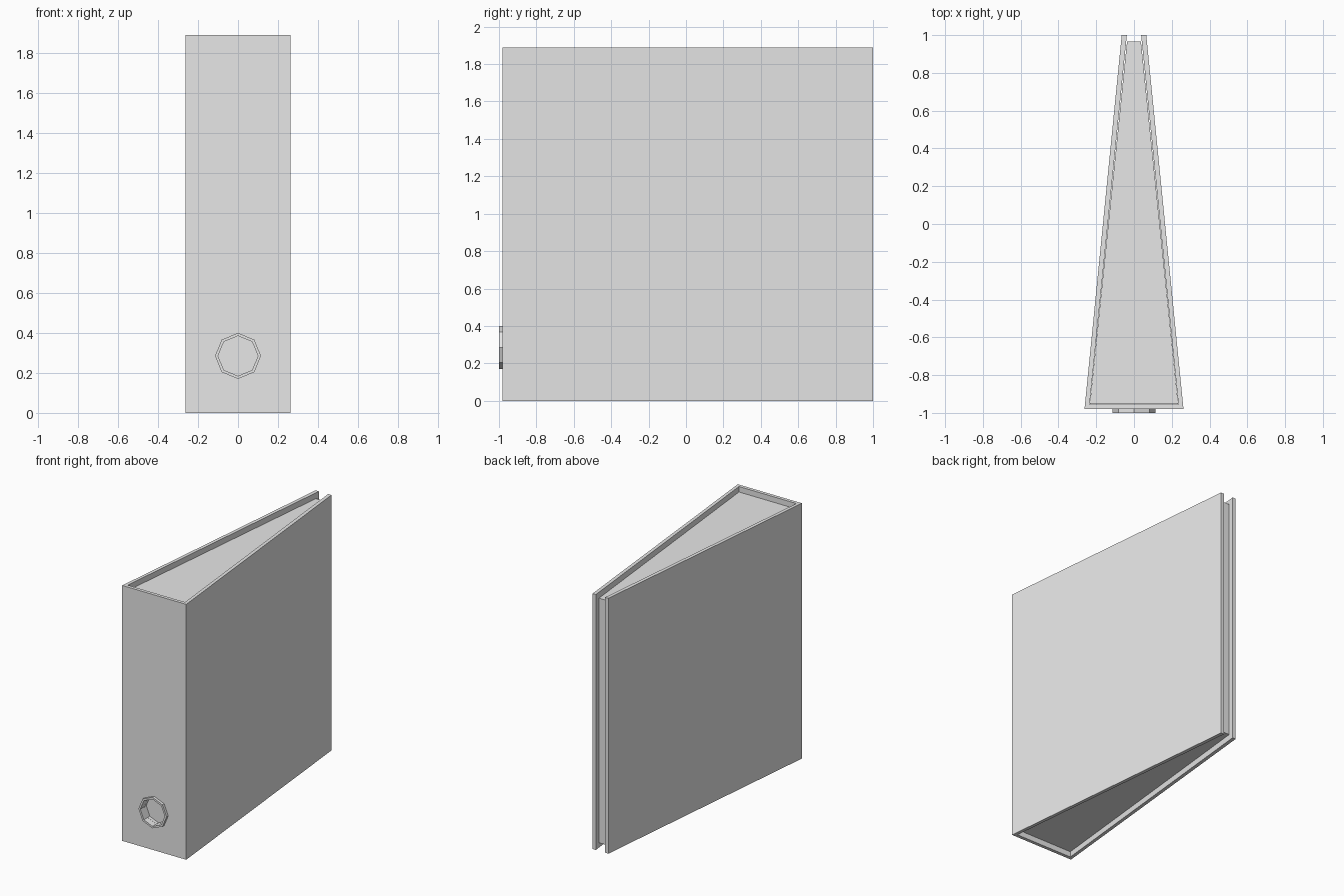
import bpy, bmesh, math
from mathutils import Matrix

cube = bpy.data.objects.get("Cube")
if cube:
    bpy.data.objects.remove(cube, do_unlink=True)

grey = bpy.data.materials.new("plain grey")
grey.use_nodes = True
color = (0.8, 0.8, 0.8, 1)
grey.diffuse_color = color
grey.node_tree.nodes["Principled BSDF"].inputs["Base Color"].default_value = color


def finish(name, bm):
    bmesh.ops.recalc_face_normals(bm, faces=bm.faces)
    mesh = bpy.data.meshes.new(name)
    bm.to_mesh(mesh)
    bm.free()
    mesh.materials.append(grey)
    obj = bpy.data.objects.new(name, mesh)
    bpy.context.collection.objects.link(obj)
    return obj


def prism(name, outline, bottom, top):
    """Extrude a plan outline upwards."""
    bm = bmesh.new()
    face = bm.faces.new([bm.verts.new((x, y, bottom)) for x, y in outline])
    new = bmesh.ops.extrude_face_region(bm, geom=[face])["geom"]
    verts = [v for v in new if isinstance(v, bmesh.types.BMVert)]
    bmesh.ops.translate(bm, verts=verts, vec=(0, 0, top - bottom))
    return finish(name, bm)


def octagon(name, radius, front, back):
    """Eight-sided cylinder along y with a corner pointing up."""
    bm = bmesh.new()
    place = Matrix.Translation((0, (front + back) / 2, HOLE_Z)) @ Matrix.Rotation(math.pi / 2, 4, "X")
    bmesh.ops.create_cone(bm, cap_ends=True, segments=8, radius1=radius, radius2=radius,
                          depth=back - front, matrix=place)
    return finish(name, bm)


def cut(target, cutter):
    mod = target.modifiers.new("hole", "BOOLEAN")
    mod.operation = "DIFFERENCE"
    mod.solver = "EXACT"
    mod.object = cutter


HEIGHT, INSET, HOLE_Z = 1.89, 0.04, 0.285

# Wedge-shaped cover, open at the back
half = [(0.262, -0.98), (0.065, 1), (0.038, 1), (0.235, -0.955)]
cover = prism("cover", half + [(-x, y) for x, y in reversed(half)], 0, HEIGHT)

# Page block, set in from the top, bottom and back
pages = prism("pages", [(0.234, -0.954), (0.037, 0.965), (-0.037, 0.965), (-0.234, -0.954)],
              INSET, HEIGHT - INSET)

# Finger hole with a raised rim
rim = octagon("finger_hole_rim", 0.115, -1, -0.975)
cutter = octagon("finger_hole_cutter", 0.1, -1.1, -0.93)
cutter.hide_render = True
cutter.hide_viewport = True
for part in (cover, pages, rim):
    cut(part, cutter)
